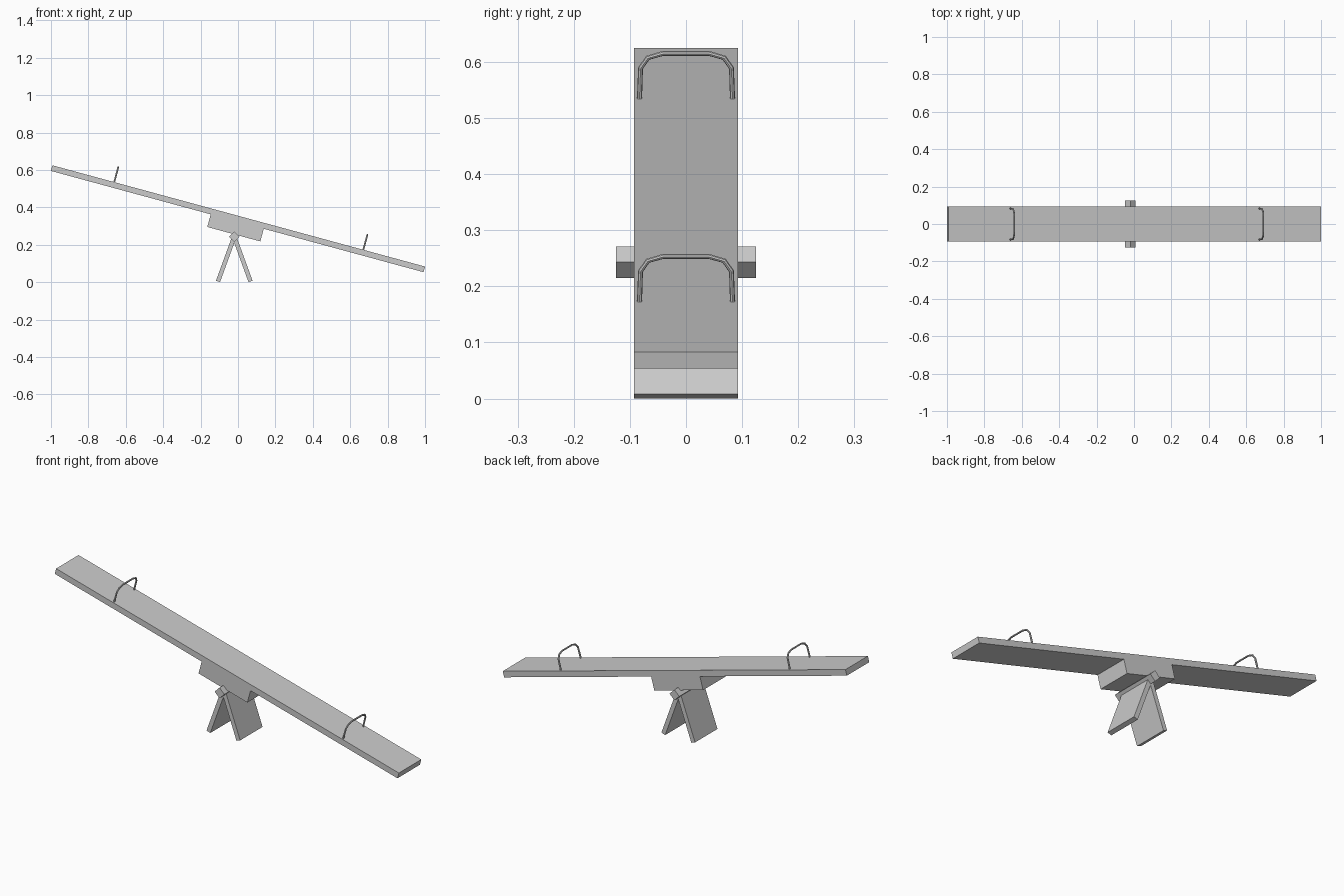
import bpy
from math import radians, sin, cos
from mathutils import Matrix, Vector

if "Cube" in bpy.data.objects:
    bpy.data.objects.remove(bpy.data.objects["Cube"])

# Tilted frame: origin at the centre of the plank's top surface
TILT = Matrix.Translation((0.004, 0, 0.354)) @ Matrix.Rotation(radians(15.2), 4, 'Y')
PIVOT = Vector((-0.02, 0, 0.243))


def box(name, size, centre, frame):
    bpy.ops.mesh.primitive_cube_add(size=1)
    ob = bpy.context.object
    ob.name = name
    ob.data.transform(Matrix.Translation(centre) @ Matrix.Diagonal((*size, 1)))
    ob.matrix_world = frame
    return ob


# Plank and the block under its middle
box("plank", (2.065, 0.186, 0.031), (0, 0, -0.0155), TILT)
box("pivot_block", (0.294, 0.186, 0.071), (0, 0, -0.0655), TILT)

# Square axle turned on its corner
box("axle", (0.04, 0.25, 0.04), (0, 0, 0),
    Matrix.Translation(PIVOT) @ Matrix.Rotation(radians(45), 4, 'Y'))

# Two splayed leg plates, lowest corner on the ground
a, t = radians(20), 0.023
length = (PIVOT.z - t / 2 * sin(a)) / cos(a)
for name, s in (("left_leg", 1), ("right_leg", -1)):
    box(name, (t, 0.186, length), (0, 0, -length / 2),
        Matrix.Translation(PIVOT) @ Matrix.Rotation(s * a, 4, 'Y'))

# Bent tube handles standing on the plank
half = [(0.083, -0.004), (0.081, 0.056), (0.068, 0.075), (0.041, 0.083)]
path = [(-y, z) for y, z in half] + half[::-1]
for name, u in (("left_handle", -0.69), ("right_handle", 0.69)):
    cu = bpy.data.curves.new(name, 'CURVE')
    cu.dimensions = '3D'
    cu.bevel_depth = 0.0045
    cu.bevel_resolution = 2
    cu.use_fill_caps = True
    sp = cu.splines.new('POLY')
    sp.points.add(len(path) - 1)
    for p, (y, z) in zip(sp.points, path):
        p.co = (u, y, z, 1)
    sp.use_smooth = False
    ob = bpy.data.objects.new(name, cu)
    ob.matrix_world = TILT
    bpy.context.collection.objects.link(ob)
